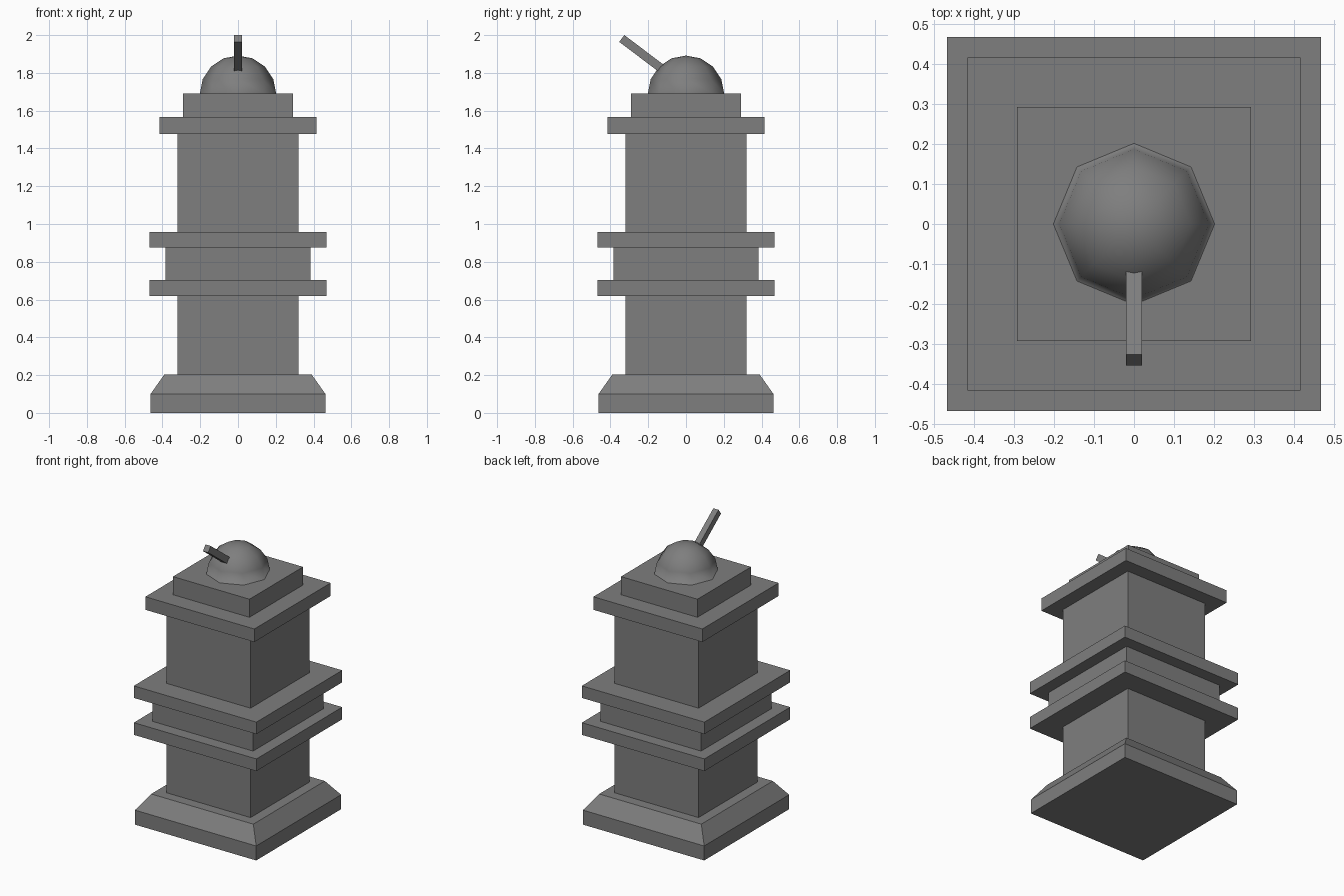
import bpy
import bmesh
from math import radians
from mathutils import Matrix, Vector

cube = bpy.data.objects.get("Cube")
if cube:
    bpy.data.objects.remove(cube)

# One grey stone colour throughout
stone = bpy.data.materials.new("grey_stone")
stone.use_nodes = True
colour = (0.21, 0.21, 0.21, 1)
stone.diffuse_color = colour
stone.node_tree.nodes["Principled BSDF"].inputs["Base Color"].default_value = colour


def add_object(name, bm):
    bmesh.ops.recalc_face_normals(bm, faces=bm.faces)
    mesh = bpy.data.meshes.new(name)
    bm.to_mesh(mesh)
    bm.free()
    mesh.materials.append(stone)
    obj = bpy.data.objects.new(name, mesh)
    bpy.context.collection.objects.link(obj)
    return obj


def square_block(name, half, bottom, top, top_half=None):
    """Square slab whose top may be narrower than its bottom."""
    bm = bmesh.new()
    bmesh.ops.create_cube(bm, size=2)
    for v in bm.verts:
        upper = v.co.z > 0
        h = top_half if upper and top_half else half
        v.co = (v.co.x * h, v.co.y * h, top if upper else bottom)
    return add_object(name, bm)


# Plinth with a sloping shoulder
bm = bmesh.new()
bmesh.ops.create_cube(bm, size=2)
for v in bm.verts:
    v.co = (v.co.x * 0.463, v.co.y * 0.463, 0.1 if v.co.z > 0 else 0)
top_face = max(bm.faces, key=lambda f: f.calc_center_median().z)
shoulder = bmesh.ops.extrude_discrete_faces(bm, faces=[top_face])["faces"][0]
for v in shoulder.verts:
    v.co = (v.co.x * 0.39 / 0.463, v.co.y * 0.39 / 0.463, 0.203)
add_object("plinth", bm)

# Tower, from the bottom up
square_block("lower_shaft", 0.32, 0.203, 0.62)
square_block("lower_ledge", 0.468, 0.62, 0.704)
square_block("middle_band", 0.385, 0.704, 0.875)
square_block("upper_ledge", 0.468, 0.875, 0.958)
square_block("upper_shaft", 0.32, 0.958, 1.477)
square_block("cornice", 0.416, 1.477, 1.567)
square_block("cap_block", 0.292, 1.567, 1.692)

# Eight-sided dome, the upper half of a sphere
bm = bmesh.new()
bmesh.ops.create_uvsphere(bm, u_segments=8, v_segments=8, radius=0.202)
bmesh.ops.bisect_plane(bm, geom=bm.verts[:] + bm.edges[:] + bm.faces[:],
                       plane_co=(0, 0, 0), plane_no=(0, 0, 1), clear_inner=True)
bmesh.ops.translate(bm, verts=bm.verts, vec=(0, 0, 1.69))
for f in bm.faces:
    f.smooth = True
add_object("dome", bm)

# Square barrel rising forward out of the dome
bm = bmesh.new()
bmesh.ops.create_cube(bm, size=1)
length = 0.36
for v in bm.verts:
    v.co = (v.co.x * 0.04, (v.co.y + 0.5) * length, v.co.z * 0.045)
bm.transform(Matrix.Translation(Vector((0, -0.34, 1.982)))
             @ Matrix.Rotation(radians(-37), 4, "X"))
add_object("barrel", bm)
